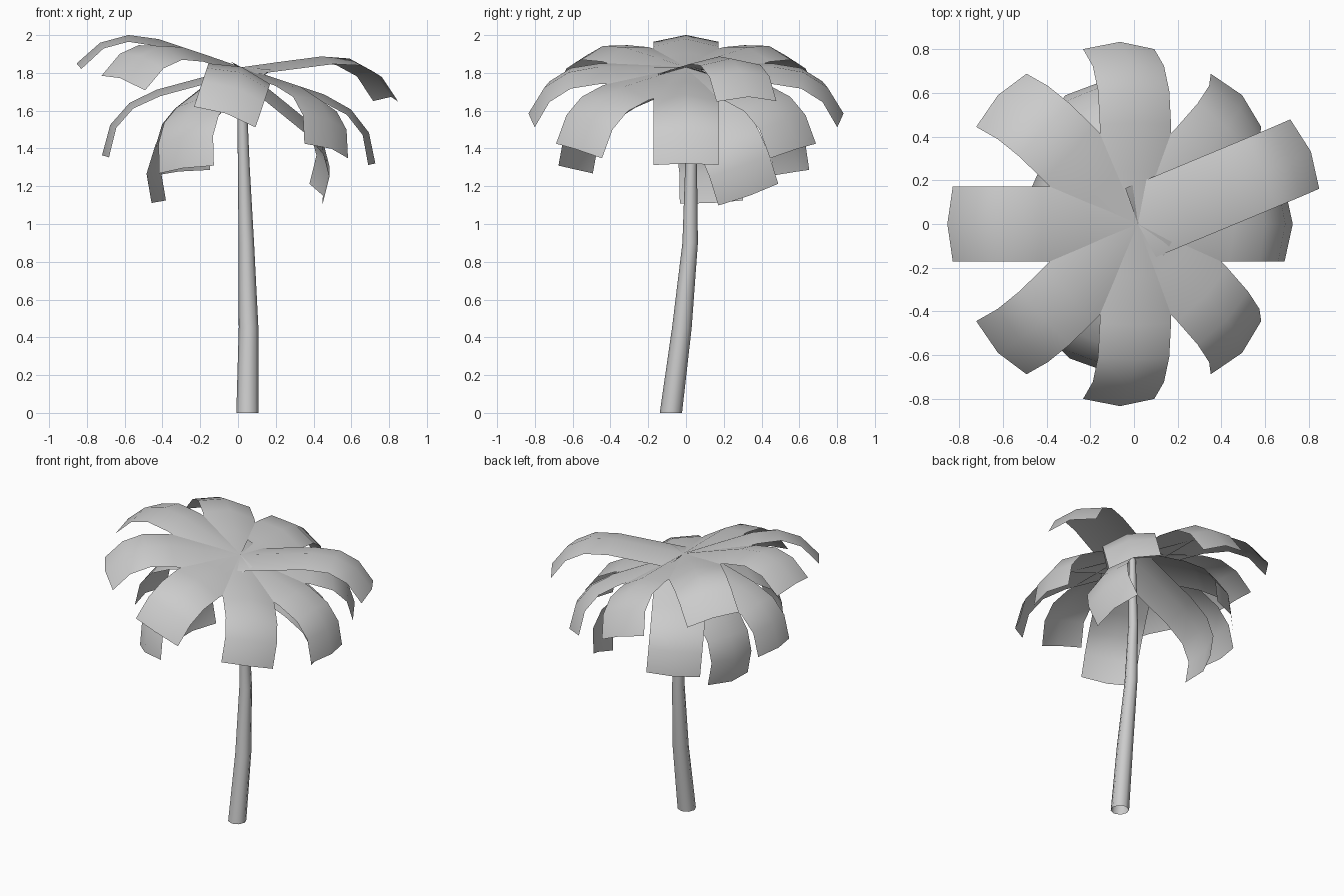
import bpy, math
from mathutils import Vector, Matrix

if "Cube" in bpy.data.objects:
    bpy.data.objects.remove(bpy.data.objects["Cube"])

CROWN = Vector((0.018, 0, 1.83))   # point where trunk and leaves meet
HALF_W = 0.172
# leaf side profile (distance out, height): raised midrib and lower side edges
RIB = [(0, 0), (0.24, 0.002), (0.463, 0.002), (0.621, -0.028), (0.75, -0.114), (0.834, -0.258)]
EDGE = [(0, -0.036), (0.24, -0.036), (0.455, -0.036), (0.610, -0.062), (0.723, -0.137), (0.801, -0.278)]


def make(name, verts, faces, smooth=60):
    me = bpy.data.meshes.new(name)
    me.from_pydata(verts, [], faces)
    ob = bpy.data.objects.new(name, me)
    bpy.context.collection.objects.link(ob)
    bpy.ops.object.select_all(action='DESELECT')
    ob.select_set(True)
    bpy.context.view_layer.objects.active = ob
    bpy.ops.object.shade_smooth_by_angle(angle=math.radians(smooth))
    return ob


def leaf(name, rot):
    # folded strip, two panels wide, drooping at the tip
    verts, faces = [], []
    for (rx, rz), (ex, ez) in zip(RIB, EDGE):
        for p in ((ex, -HALF_W, ez), (rx, 0, rz), (ex, HALF_W, ez)):
            verts.append(CROWN + rot @ Vector(p))
    for i in range(len(RIB) - 1):
        for j in range(2):
            a = i * 3 + j
            faces.append((a, a + 3, a + 4, a + 1))
    make(name, verts, faces)


def aim(left, right):
    # orientation that puts the two leaf tip corners at the given points
    left, right = Vector(left), Vector(right)
    e = ((left + right) / 2 - CROWN).normalized()
    w = left - right
    w = (w - e * w.dot(e)).normalized()
    f = e.cross(w)
    a = math.atan2(-EDGE[-1][1], EDGE[-1][0])
    x = e * math.cos(a) + f * math.sin(a)
    z = f * math.cos(a) - e * math.sin(a)
    return Matrix((x, w, z)).transposed()


# upper crown: eight leaves, the whole ring tilted sideways
tilt = Matrix.Rotation(math.radians(18.5), 3, 'Y')
for k in range(8):
    leaf(f"crown_leaf_{k + 1}", tilt @ Matrix.Rotation(k * math.pi / 4, 3, 'Z'))

# loose leaves: left and right tip corners
LOOSE = [
    ((0.72, 0.48, 1.65), (0.85, 0.163, 1.647)),
    ((-0.68, -0.17, 1.355), (-0.68, 0.17, 1.355)),
    ((-0.455, -0.03, 1.11), (-0.385, 0.30, 1.12)),
    ((0.38, 0.49, 1.21), (0.445, 0.17, 1.10)),
    ((-0.13, -0.677, 1.307), (-0.415, -0.492, 1.27)),
    ((-0.44, 0.481, 1.243), (-0.15, 0.651, 1.286)),
]
for k, (l, r) in enumerate(LOOSE):
    leaf(f"loose_leaf_{k + 1}", aim(l, r))

# curved, tapering trunk, open at the bottom
PATH = [(0.05, -0.08, 0, 0.059), (0.056, -0.022, 0.45, 0.052), (0.044, 0.022, 0.9, 0.041),
        (0.03, 0.027, 1.32, 0.031), (0.018, 0.005, 1.82, 0.022)]
N = 8
verts = [(x + r * math.cos(2 * math.pi * i / N), y + r * math.sin(2 * math.pi * i / N), z)
         for x, y, z, r in PATH for i in range(N)]
faces = [(k * N + i, k * N + (i + 1) % N, (k + 1) * N + (i + 1) % N, (k + 1) * N + i)
         for k in range(len(PATH) - 1) for i in range(N)]
make("trunk", verts, faces)
